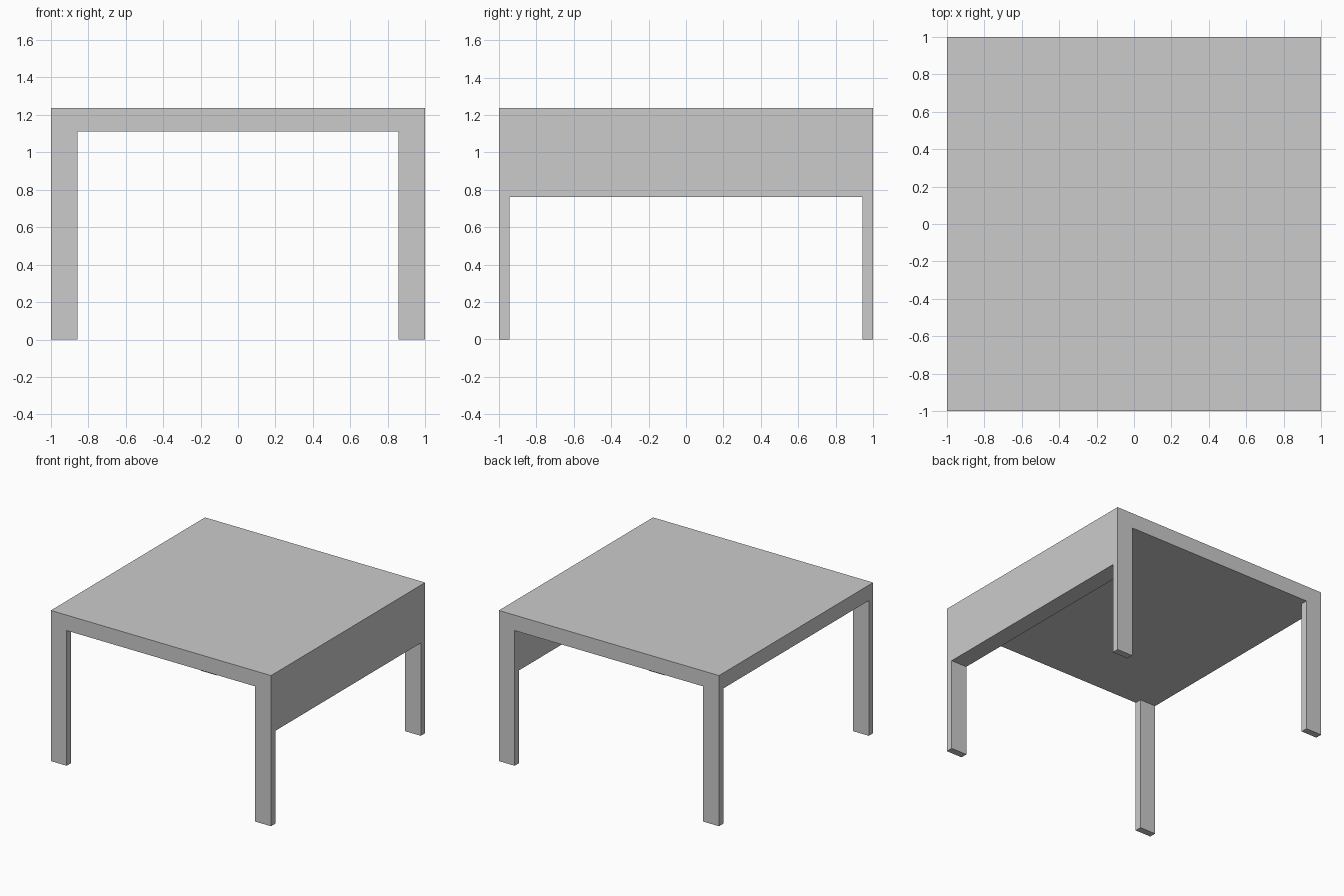
import bpy

if "Cube" in bpy.data.objects:
    bpy.data.objects.remove(bpy.data.objects["Cube"])

HALF = 1.0        # half width and depth
TOP = 1.237       # overall height
UNDER = 1.11      # underside of the table top
APRON_Z = 0.762   # lower edge of the side apron
LEG_X, LEG_Y = 0.144, 0.056


def box(name, lo, hi):
    """Axis-aligned box between two corners."""
    size = [b - a for a, b in zip(lo, hi)]
    centre = [(a + b) / 2 for a, b in zip(lo, hi)]
    bpy.ops.mesh.primitive_cube_add(size=1, location=centre)
    ob = bpy.context.object
    ob.name = name
    ob.scale = size
    bpy.ops.object.transform_apply(location=False, rotation=False, scale=True)
    return ob


# Table top
box("table_top", (-HALF, -HALF, UNDER), (HALF, HALF, TOP))

# Four flat corner legs
for side, sx in (("left", -1), ("right", 1)):
    for end, sy in (("front", -1), ("back", 1)):
        xs = sorted((sx * HALF, sx * (HALF - LEG_X)))
        ys = sorted((sy * HALF, sy * (HALF - LEG_Y)))
        box(f"{end}_{side}_leg", (xs[0], ys[0], 0), (xs[1], ys[1], UNDER))

# Deep apron between the two right legs only
box("right_apron", (HALF - LEG_X, -HALF + LEG_Y, APRON_Z),
    (HALF, HALF - LEG_Y, UNDER))
